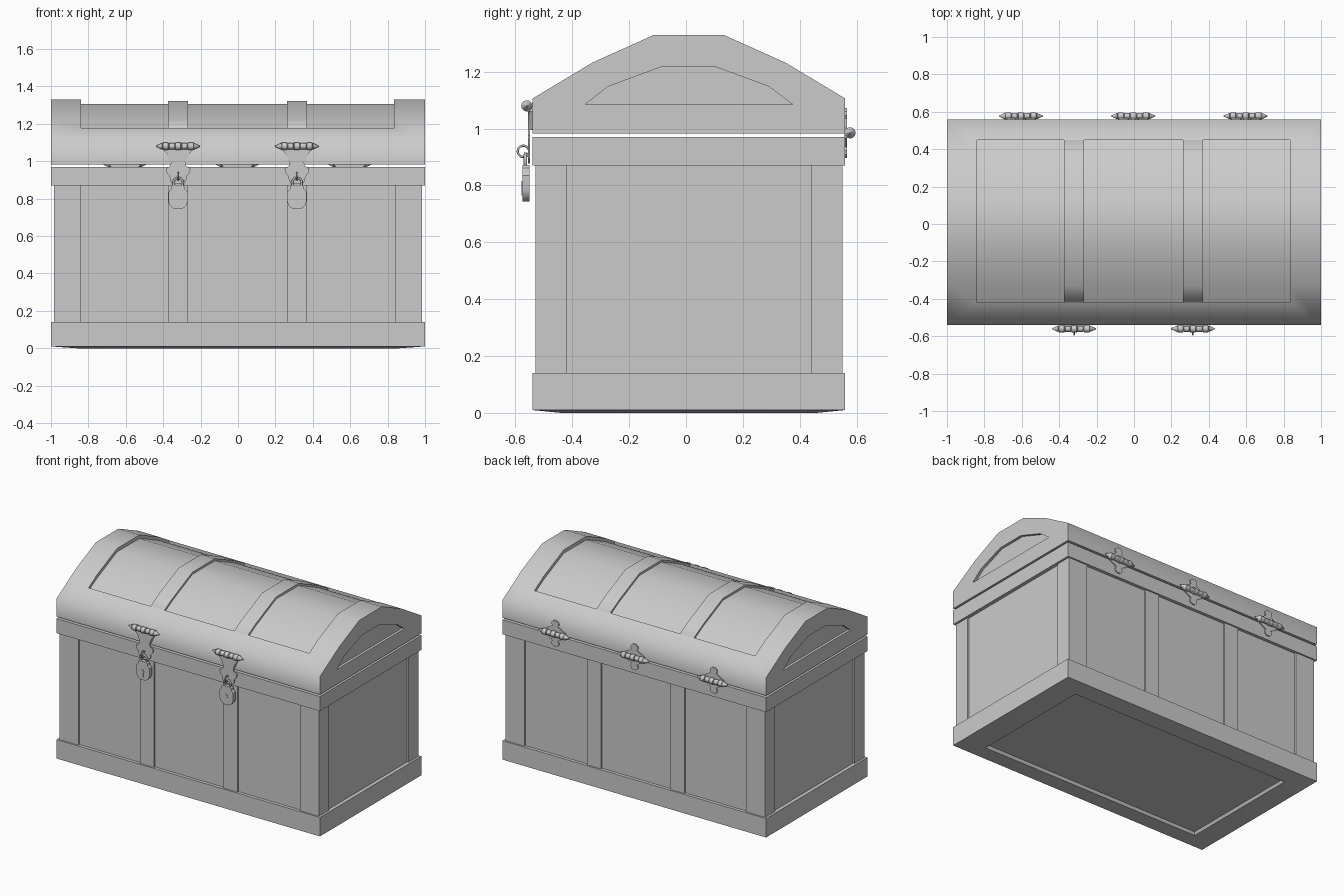
import bpy, bmesh
from math import radians, sin, cos, pi

if "Cube" in bpy.data.objects:
    bpy.data.objects.remove(bpy.data.objects["Cube"])


def finish(ob, angle):
    bpy.ops.object.select_all(action='DESELECT')
    ob.select_set(True)
    bpy.context.view_layer.objects.active = ob
    bpy.ops.object.shade_smooth_by_angle(angle=radians(angle))


def loft(name, rings, angle=30):
    """Skin a series of point rings and cap both ends."""
    bm = bmesh.new()
    vs = [[bm.verts.new(p) for p in r] for r in rings]
    n = len(rings[0])
    for a, b in zip(vs, vs[1:]):
        for i in range(n):
            j = (i + 1) % n
            bm.faces.new((a[i], a[j], b[j], b[i]))
    bm.faces.new(vs[0])
    bm.faces.new(vs[-1])
    bmesh.ops.recalc_face_normals(bm, faces=bm.faces)
    me = bpy.data.meshes.new(name)
    bm.to_mesh(me)
    bm.free()
    ob = bpy.data.objects.new(name, me)
    bpy.context.collection.objects.link(ob)
    finish(ob, angle)
    return ob


def prism_x(name, yz, x0, x1, angle=30):
    return loft(name, [[(x, y, z) for y, z in yz] for x in (x0, x1)], angle)


def plate(name, half, cx, y0, y1, cz=0.0):
    """Upright plate from (half width, z) pairs, symmetric about cx."""
    pts = [(cx + w, cz + z) for w, z in half] + [(cx - w, cz + z) for w, z in reversed(half)]
    return loft(name, [[(x, y, z) for x, z in pts] for y in (y0, y1)])


def box(name, x0, x1, y0, y1, z0, z1):
    return prism_x(name, [(y0, z0), (y1, z0), (y1, z1), (y0, z1)], x0, x1)


def rect(hx, hy, z):
    return [(sx * hx, 0.01 + sy * hy, z) for sx, sy in ((-1, -1), (1, -1), (1, 1), (-1, 1))]


def barrel(name, cx, cy, cz):
    """Knuckled hinge pin with pointed ends."""
    prof = [(-.118, .002), (-.09, .015), (-.086, .018)]
    for k in range(5):
        x, r = -.084 + k * .0336, .020 if k % 2 == 0 else .017
        prof += [(x, .013), (x + .003, r), (x + .0306, r), (x + .0336, .013)]
    prof += [(.086, .018), (.09, .015), (.118, .002)]
    loft(name, [[(cx + x, cy + r * cos(i * pi / 6), cz + r * sin(i * pi / 6))
                 for i in range(12)] for x, r in prof], 40)


def ring(name, loc, rot, R, r):
    bpy.ops.mesh.primitive_torus_add(location=loc, rotation=rot, major_radius=R, minor_radius=r,
                                     major_segments=20, minor_segments=8)
    bpy.context.object.name = name
    finish(bpy.context.object, 60)


# Chest body: recessed underside, base band, walls, top band
loft("chest_body", [rect(.83, .42, .018), rect(.84, .43, 0), rect(.86, .45, 0), rect(1, .55, .01),
                    rect(1, .55, .14), rect(.975, .528, .14), rect(.975, .528, .87),
                    rect(1, .55, .87), rect(1, .55, .97)])

# Corner posts
for sx in (-1, 1):
    x0, x1 = sorted((sx * .84, sx * .985))
    box("corner_post_front", x0, x1, -.53, -.42, .13, .88)
    box("corner_post_back", x0, x1, .44, .55, .13, .88)

# Lid with sunken arched panel and sunken end panels
arc = [(-.33, 1.232), (-.112, 1.33), (.132, 1.33), (.35, 1.232)]
lid = prism_x("lid", [(-.54, .983), (-.54, 1.106)] + arc + [(.56, 1.106), (.56, .983)], -1, 1, 65)
panel = [(-.42, 1.182)] + arc + [(.45, 1.176)]


def lowered(d):
    return [(y, z - d) for y, z in panel]


end = [(-.355, 1.085), (-.274, 1.148), (-.09, 1.216), (.107, 1.216), (.292, 1.148), (.375, 1.085)]
cutters = [prism_x("panel_cutter", lowered(.024) + [(.45, 1.5), (-.42, 1.5)], -.84, .835),
           prism_x("end_cutter", end, .982, 1.1), prism_x("end_cutter", end, -1.1, -.982)]
for c in cutters:
    c.hide_render = True
    m = lid.modifiers.new("cut", 'BOOLEAN')
    m.operation, m.solver, m.object = 'DIFFERENCE', 'EXACT', c
    bpy.context.view_layer.objects.active = lid
    bpy.ops.object.modifier_apply(modifier=m.name)
    bpy.data.objects.remove(c)
finish(lid, 65)

# Straps over lid and body walls, with hasp and padlock on the front
hasp = [(.078, 1.08), (.078, 1.06), (.052, 1.03), (.038, .995), (.042, .975), (.066, .96),
        (.062, .94), (.046, .92), (.042, .895), (.025, .878)]
lock = [(.026, .872), (.036, .862), (.038, .85), (.052, .835), (.052, .785), (.044, .765),
        (.03, .75), (.014, .744)]
for cx in (-.32, .315):
    x0, x1 = cx - .053, cx + .053
    prism_x("lid_strap", lowered(.009) + lowered(.05)[::-1], x0, x1, 65)
    box("front_strap", x0, x1, -.53, -.5, .13, .88)
    box("back_strap", x0, x1, .5, .55, .13, .88)
    plate("hasp_back_plate", [(.06, 1.09), (.07, 1.06), (.04, .995)], cx, -.548, -.535)
    plate("hasp", hasp, cx, -.556, -.549)
    barrel("hasp_barrel", cx, -.56, 1.08)
    ring("staple", (cx, -.572, .92), (0, pi / 2, 0), .02, .004)
    ring("shackle", (cx, -.565, .885), (pi / 2, 0, 0), .026, .006)
    plate("padlock", lock, cx, -.576, -.551)
    plate("padlock_keyhole", [(.005, .815), (.01, .805), (.006, .79), (.005, .765)], cx, -.579, -.57)

# Rear hinges with ornamental leaves
leaf = [(.012, .088), (.026, .076), (.028, .062), (.02, .05), (.042, .036), (.075, .018)]
leaf += [(w, -z) for w, z in reversed(leaf)]
for cx in (-.605, -.004, .597):
    plate("hinge_leaf", leaf, cx, .558, .567, .985)
    barrel("hinge_barrel", cx, .577, .985)
